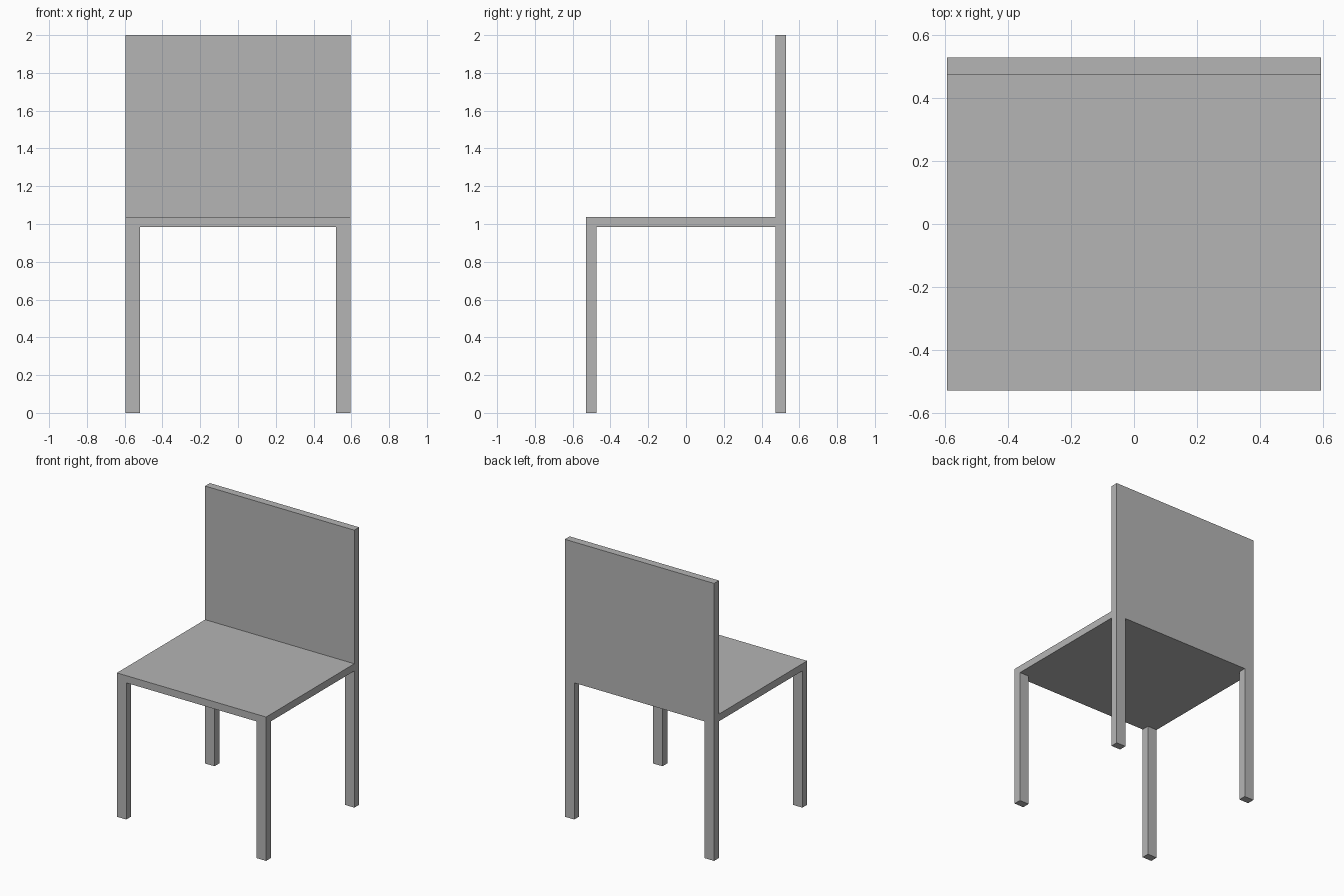
import bpy

cube = bpy.data.objects.get("Cube")
if cube:
    bpy.data.objects.remove(cube, do_unlink=True)

# Single plain grey finish
GREY = (0.46, 0.46, 0.46, 1.0)
grey = bpy.data.materials.new("plain grey")
grey.use_nodes = True
grey.diffuse_color = GREY
grey.node_tree.nodes["Principled BSDF"].inputs["Base Color"].default_value = GREY

# Overall half sizes, leg section and seat heights
HALF_X, HALF_Y = 0.595, 0.53
LEG_X, LEG_Y = 0.075, 0.055
SEAT_BOTTOM, SEAT_TOP, HEIGHT = 0.985, 1.037, 2.0


def box(name, low, high):
    """Add a box spanning two opposite corners."""
    bpy.ops.mesh.primitive_cube_add(size=1)
    obj = bpy.context.object
    obj.name = obj.data.name = name
    centre = [(a + b) / 2 for a, b in zip(low, high)]
    size = [b - a for a, b in zip(low, high)]
    for v in obj.data.vertices:
        v.co = [c * s for c, s in zip(v.co, size)]
    obj.location = centre
    obj.data.materials.append(grey)
    return obj


# Seat slab
box("seat", (-HALF_X, -HALF_Y, SEAT_BOTTOM), (HALF_X, HALF_Y, SEAT_TOP))

# Backrest panel standing on the rear edge of the seat
box("backrest", (-HALF_X, HALF_Y - LEG_Y, SEAT_TOP), (HALF_X, HALF_Y, HEIGHT))

# Four legs flush with the seat corners
for side, x in (("right", -HALF_X), ("left", HALF_X - LEG_X)):
    for end, y in (("front", -HALF_Y), ("back", HALF_Y - LEG_Y)):
        box(f"{end}_{side}_leg", (x, y, 0), (x + LEG_X, y + LEG_Y, SEAT_BOTTOM))
